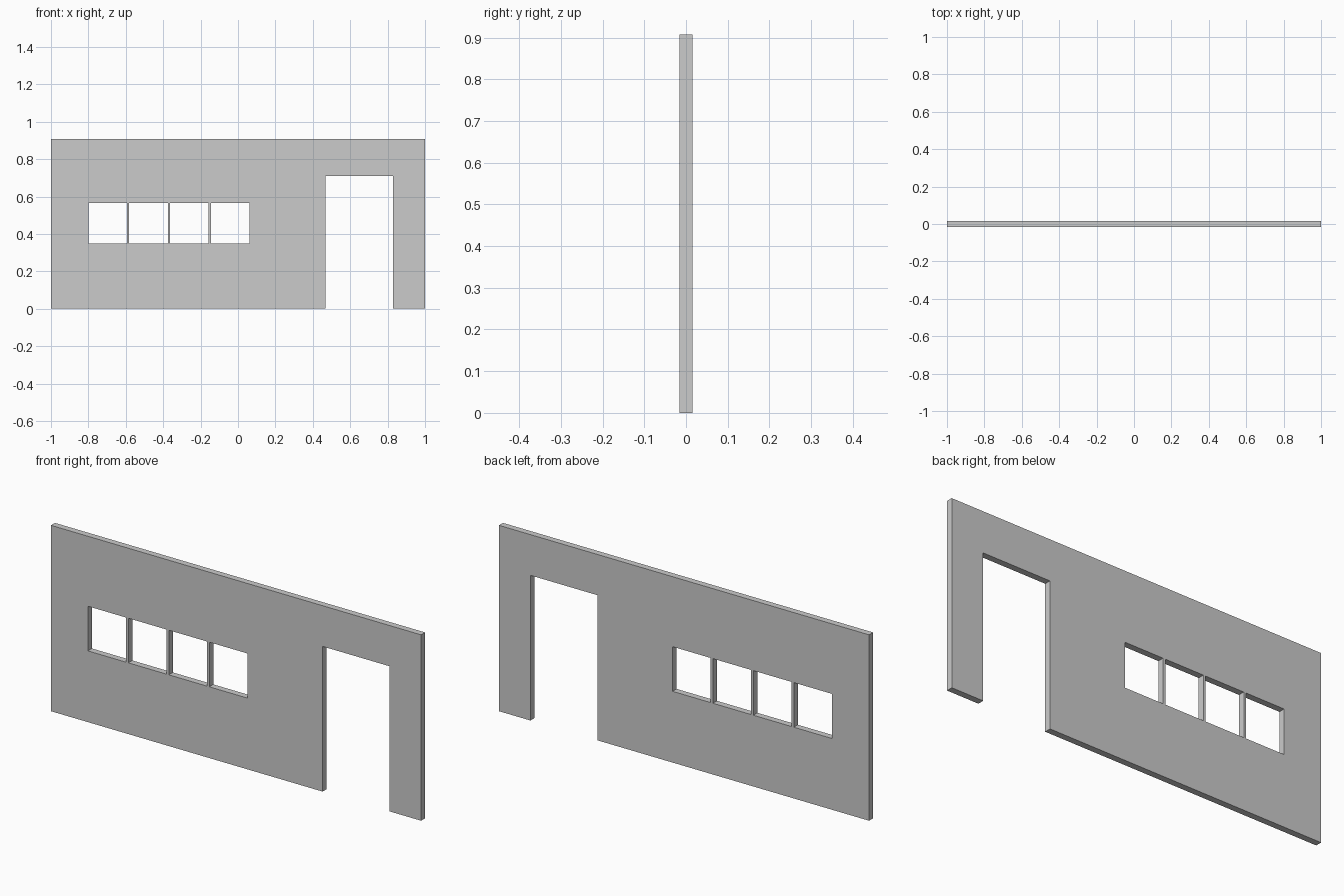
import bpy, bmesh, math

if "Cube" in bpy.data.objects:
    bpy.data.objects.remove(bpy.data.objects["Cube"])

HALF_THICKNESS = 0.0155
HEIGHT = 0.908
DOOR_LEFT, DOOR_RIGHT, DOOR_TOP = 0.468, 0.83, 0.709
WIN_LEFT, WIN_BOTTOM, WIN_TOP = -0.80, 0.348, 0.566
WIN_WIDTH, MULLION, WIN_COUNT = 0.2065, 0.012, 4

curve = bpy.data.curves.new("wall", 'CURVE')
curve.dimensions = '2D'
curve.fill_mode = 'BOTH'
curve.extrude = HALF_THICKNESS


def add_loop(points):
    """Closed straight-sided outline; inner loops become holes."""
    spline = curve.splines.new('POLY')
    spline.points.add(len(points) - 1)
    for p, (x, z) in zip(spline.points, points):
        p.co = (x, z, 0, 1)
    spline.use_cyclic_u = True


# Wall outline with the doorway notched out of the bottom edge
add_loop([(-1, 0), (DOOR_LEFT, 0), (DOOR_LEFT, DOOR_TOP), (DOOR_RIGHT, DOOR_TOP),
          (DOOR_RIGHT, 0), (1, 0), (1, HEIGHT), (-1, HEIGHT)])

# Row of window openings separated by thin mullions
for i in range(WIN_COUNT):
    x0 = WIN_LEFT + i * (WIN_WIDTH + MULLION)
    x1 = x0 + WIN_WIDTH
    add_loop([(x0, WIN_BOTTOM), (x0, WIN_TOP), (x1, WIN_TOP), (x1, WIN_BOTTOM)])

# Stand the profile upright and turn it into a welded mesh
wall = bpy.data.objects.new("wall", curve)
bpy.context.collection.objects.link(wall)
wall.rotation_euler.x = math.radians(90)
bpy.context.view_layer.objects.active = wall
wall.select_set(True)
bpy.ops.object.convert(target='MESH')
wall = bpy.context.object
bpy.ops.object.transform_apply(location=False, rotation=True, scale=False)

bm = bmesh.new()
bm.from_mesh(wall.data)
bmesh.ops.remove_doubles(bm, verts=bm.verts, dist=0.0005)
bmesh.ops.recalc_face_normals(bm, faces=bm.faces)
for f in bm.faces:
    f.smooth = False
bm.to_mesh(wall.data)
bm.free()
